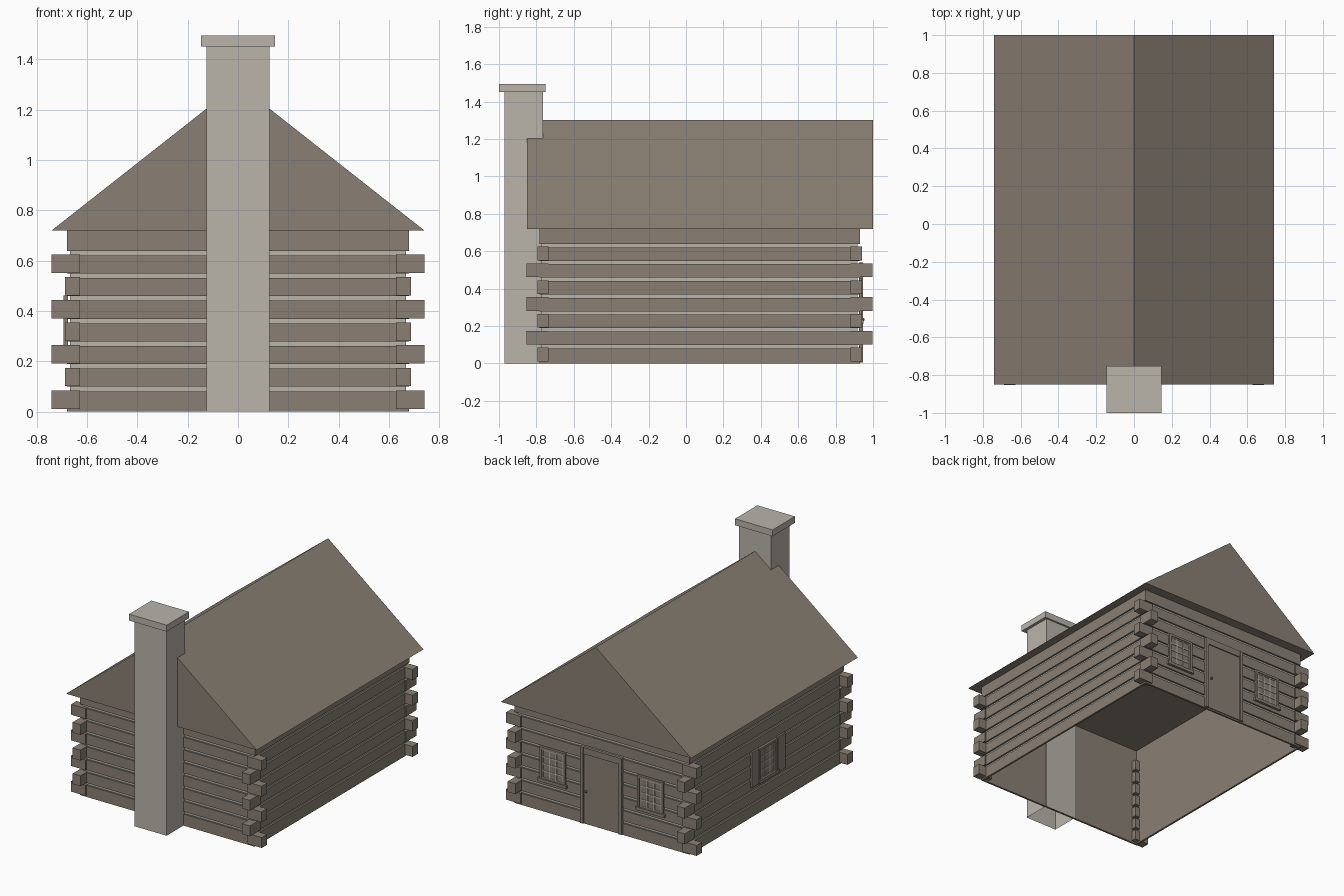
import bpy, bmesh

if "Cube" in bpy.data.objects:
    bpy.data.objects.remove(bpy.data.objects["Cube"])


def material(name, srgb):
    lin = [((c / 255 + 0.055) / 1.055) ** 2.4 for c in srgb]
    m = bpy.data.materials.new(name)
    m.use_nodes = True
    m.diffuse_color = (*lin, 1)
    m.node_tree.nodes["Principled BSDF"].inputs["Base Color"].default_value = (*lin, 1)
    return m


WOOD = material("weathered wood", (138, 128, 116))
STONE = material("pale stone", (186, 181, 171))

# House footprint: half width, half length, centre along y, wall height
HX, HY, CY, WALL = 0.68, 0.857, 0.073, 0.72


def finish(name, bm, *mats):
    bmesh.ops.recalc_face_normals(bm, faces=bm.faces)
    me = bpy.data.meshes.new(name)
    bm.to_mesh(me)
    bm.free()
    for m in mats:
        me.materials.append(m)
    ob = bpy.data.objects.new(name, me)
    bpy.context.collection.objects.link(ob)
    return ob


def add_box(bm, xs, ys, zs):
    verts = bmesh.ops.create_cube(bm, size=1)["verts"]
    for v in verts:
        v.co = [min(r) if c < 0 else max(r) for c, r in zip(v.co, (xs, ys, zs))]
    return verts


def boxes(name, mat, *ranges):
    bm = bmesh.new()
    for r in ranges:
        add_box(bm, *r)
    return finish(name, bm, mat)


# Log walls: stacked rings with recessed pale chinking, plus a flat inner lining
GROOVE = 0.012
PITCH = 0.09
profile = [(0, 0)]
for i in range(1, 8):
    lo, hi = i * PITCH - 0.009, i * PITCH + 0.009
    profile += [(0, lo), (GROOVE, lo), (GROOVE, hi), (0, hi)]
profile += [(0, WALL), (GROOVE + 0.002, WALL), (GROOVE + 0.002, 0)]

bm = bmesh.new()
rings = []
for inset, z in profile:
    x, y = HX - inset, HY - inset
    rings.append([bm.verts.new((sx * x, CY + sy * y, z))
                  for sx, sy in ((-1, -1), (1, -1), (1, 1), (-1, 1))])
for k, lower in enumerate(rings):
    upper = rings[(k + 1) % len(rings)]
    pale = profile[k][0] == GROOVE and profile[(k + 1) % len(rings)][0] == GROOVE
    for j in range(4):
        n = (j + 1) % 4
        f = bm.faces.new((lower[j], lower[n], upper[n], upper[j]))
        f.material_index = int(pale)
finish("log_walls", bm, WOOD, STONE)

# Alternating log ends at the four corners
bm = bmesh.new()
for row in range(7):
    z = row * PITCH + 0.011
    x_out, y_out = (0.74, HY + 0.01) if row % 2 == 0 else (HX + 0.008, 0.925)
    for sx in (-1, 1):
        for sy in (-1, 1):
            add_box(bm, (sx * (HX - 0.053), sx * x_out),
                    (CY + sy * (HY - 0.05), CY + sy * y_out), (z, z + 0.073))
finish("corner_log_ends", bm, WOOD)

# Gabled roof as a closed prism
bm = bmesh.new()
ends = [[bm.verts.new((x, y, z)) for x, z in ((-0.74, WALL), (0.74, WALL), (0, 1.302))]
        for y in (-0.85, 1.0)]
for e in ends:
    bm.faces.new(e)
for j in range(3):
    n = (j + 1) % 3
    bm.faces.new((ends[0][j], ends[0][n], ends[1][n], ends[1][j]))
finish("roof", bm, WOOD)

# Chimney shaft, open underneath, with its cap
bm = bmesh.new()
add_box(bm, (-0.125, 0.125), (-0.97, -0.765), (0, 1.45))
bmesh.ops.delete(bm, geom=[f for f in bm.faces if f.calc_center_median().z < 0.01],
                 context="FACES_ONLY")
finish("chimney_shaft", bm, STONE)
boxes("chimney_cap", STONE, ((-0.146, 0.146), (-1.0, -0.752), (1.45, 1.495)))


# Ranges for a panel on the back wall or on the right side wall
def on_wall(side, u, z, d):
    if side == "back":
        return (u, [CY + HY + k for k in d], z)
    return ([-HX - k for k in d], u, z)


def window(name, side, c, z0=0.225, z1=0.455, half=0.1):
    t = 0.016
    # Frame, with a wider sill
    boxes(name + "_frame", WOOD,
          on_wall(side, (c - half, c - half + t), (z0, z1), (-0.005, 0.012)),
          on_wall(side, (c + half - t, c + half), (z0, z1), (-0.005, 0.012)),
          on_wall(side, (c - half, c + half), (z1 - t, z1), (-0.005, 0.012)),
          on_wall(side, (c - half - 0.012, c + half + 0.012), (z0 - 0.012, z0 + 0.01),
                  (-0.005, 0.018)))
    # Pane
    boxes(name + "_pane", WOOD,
          on_wall(side, (c - half + t, c + half - t), (z0, z1 - t), (-0.005, 0.002)))
    # Pale glazing bars, three panes wide and four high
    w, zb, zt, b = half - t, z0 + 0.01, z1 - t, 0.004
    bars = []
    for i in range(4):
        u = c - w + b + i * (2 * w - 2 * b) / 3
        bars.append(on_wall(side, (u - b, u + b), (zb, zt), (0, 0.005)))
    for i in range(5):
        z = zb + b + i * (zt - zb - 2 * b) / 4
        bars.append(on_wall(side, (c - w, c + w), (z - b, z + b), (0, 0.0055)))
    boxes(name + "_bars", STONE, *bars)


window("back_left_window", "back", 0.38)
window("back_right_window", "back", -0.38)
window("side_window", "side", CY)

# Shutters either side of the side window
boxes("shutters", WOOD, *[on_wall(
    "side", (CY + s * 0.105, CY + s * 0.185), (0.215, 0.462), (-0.005, 0.013)) for s in (-1, 1)])

# Door with jambs, lintel and knob
boxes("door", WOOD, on_wall("back", (-0.14, 0.14), (0.01, 0.5), (-0.005, 0.006)))
boxes("door_frame", WOOD,
      *[on_wall("back", (s * 0.137, s * 0.162), (0.005, 0.54), (-0.005, 0.016))
        for s in (-1, 1)],
      on_wall("back", (-0.14, 0.14), (0.495, 0.54), (-0.005, 0.014)))
bm = bmesh.new()
bmesh.ops.create_icosphere(bm, subdivisions=2, radius=0.009)
bmesh.ops.translate(bm, verts=bm.verts, vec=(0.115, CY + HY + 0.017, 0.235))
finish("door_knob", bm, WOOD)
